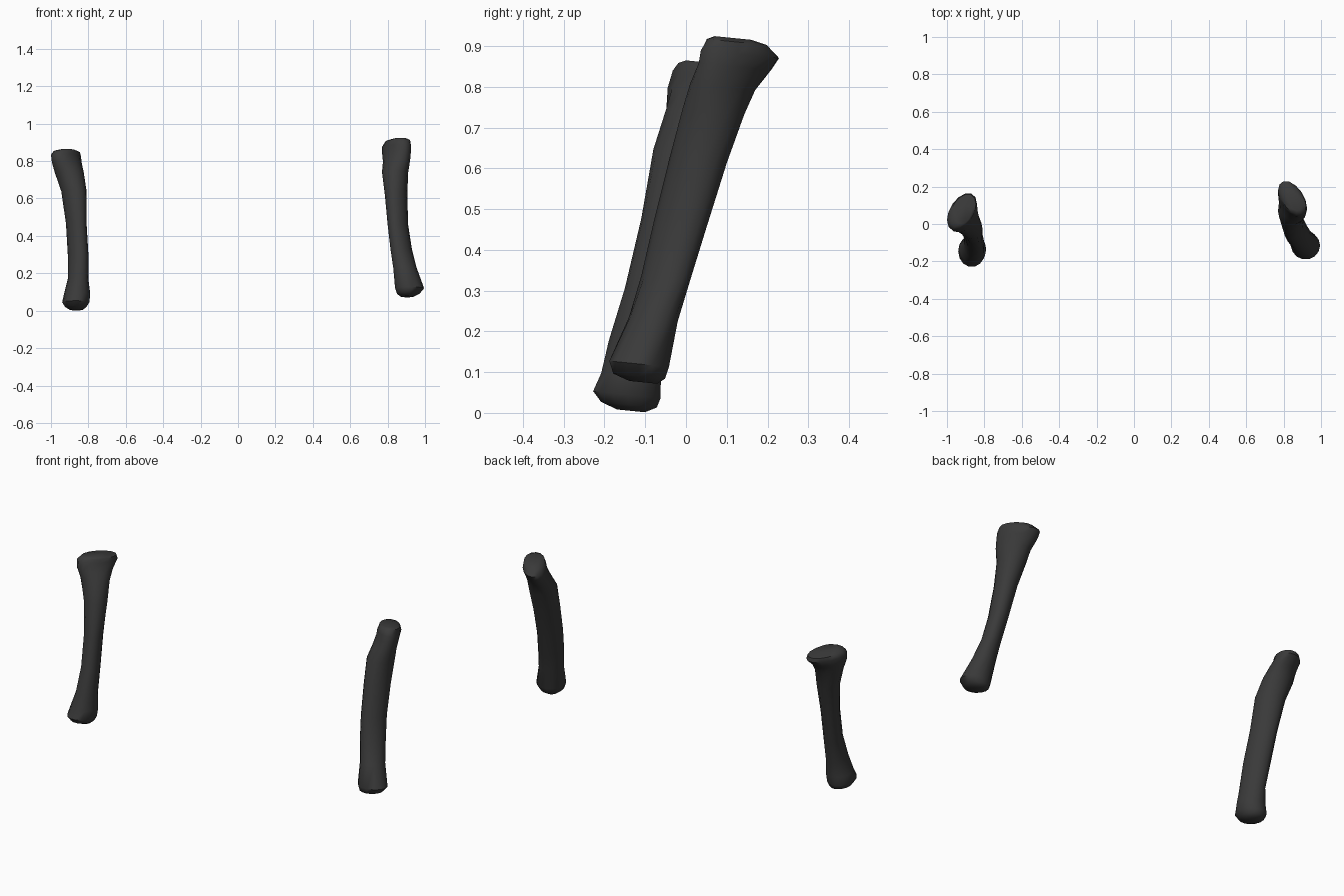
import bpy
import bmesh
from math import sin, cos, tau

default_cube = bpy.data.objects.get("Cube")
if default_cube:
    bpy.data.objects.remove(default_cube, do_unlink=True)

SIDES = 14
RING_TILT = -0.1

# Single dark material shared by both bones
charcoal = bpy.data.materials.new("charcoal")
charcoal.use_nodes = True
colour = (0.042, 0.042, 0.042, 1)
charcoal.diffuse_color = colour
charcoal.node_tree.nodes["Principled BSDF"].inputs["Base Color"].default_value = colour


def add_ring(bm, height, x_min, x_max, y_min, y_max, skew):
    """Add one skewed elliptical section that fits the given x and y limits."""
    centre_x, half_x = (x_min + x_max) / 2, (x_max - x_min) / 2
    centre_y, half_y = (y_min + y_max) / 2, (y_max - y_min) / 2
    ring = []
    for i in range(SIDES):
        angle = tau * i / SIDES
        offset_y = half_y * sin(angle + skew)
        ring.append(bm.verts.new((centre_x + half_x * cos(angle),
                                  centre_y + offset_y,
                                  height + RING_TILT * offset_y)))
    return ring


def make_bone(name, sections):
    """Loft a closed bone through its sections, from the ankle end upwards."""
    bm = bmesh.new()
    rings = [add_ring(bm, *section) for section in sections]
    for lower, upper in zip(rings, rings[1:]):
        for i in range(SIDES):
            j = (i + 1) % SIDES
            bm.faces.new((lower[i], lower[j], upper[j], upper[i]))
    bm.faces.new(list(reversed(rings[0])))
    bm.faces.new(rings[-1])
    bmesh.ops.recalc_face_normals(bm, faces=bm.faces[:])

    mesh = bpy.data.meshes.new(name)
    bm.to_mesh(mesh)
    bm.free()
    mesh.materials.append(charcoal)
    bone = bpy.data.objects.new(name, mesh)
    bpy.context.collection.objects.link(bone)

    bpy.ops.object.select_all(action="DESELECT")
    bone.select_set(True)
    bpy.context.view_layer.objects.active = bone
    bpy.ops.object.shade_smooth_by_angle(angle=tau / 7)
    return bone


# Each section: height, x limits, y limits, skew
# Left bone: flared foot, slim shaft, head with a knob towards the back
make_bone("left_shin_bone", [
    (0.075, 0.87, 0.94, -0.14, -0.07, 0),
    (0.09, 0.85, 0.97, -0.18, -0.05, 0),
    (0.12, 0.84, 0.995, -0.19, -0.04, 0),
    (0.23, 0.83, 0.955, -0.14, -0.02, 0.1),
    (0.33, 0.815, 0.93, -0.11, 0.01, 0.3),
    (0.46, 0.8, 0.91, -0.08, 0.05, 0.3),
    (0.62, 0.785, 0.905, -0.04, 0.1, 0.2),
    (0.74, 0.77, 0.91, -0.01, 0.145, 0),
    (0.8, 0.775, 0.92, 0.01, 0.17, -0.3),
    (0.85, 0.77, 0.925, 0.03, 0.21, -0.5),
    (0.88, 0.77, 0.925, 0.035, 0.23, -0.5),
    (0.91, 0.79, 0.92, 0.05, 0.2, -0.4),
    (0.92, 0.83, 0.9, 0.07, 0.16, -0.3),
])

# Right bone: same form, lower, with the knob turned inwards
make_bone("right_shin_bone", [
    (0.005, -0.9, -0.83, -0.17, -0.1, 0),
    (0.02, -0.925, -0.81, -0.21, -0.07, 0),
    (0.045, -0.94, -0.795, -0.23, -0.06, 0),
    (0.09, -0.93, -0.79, -0.21, -0.06, 0),
    (0.17, -0.91, -0.8, -0.19, -0.05, -0.1),
    (0.3, -0.91, -0.8, -0.15, -0.02, -0.3),
    (0.47, -0.92, -0.81, -0.11, 0.02, -0.3),
    (0.64, -0.945, -0.81, -0.08, 0.06, -0.2),
    (0.74, -0.98, -0.825, -0.05, 0.09, 0),
    (0.79, -0.995, -0.835, -0.045, 0.12, 0.3),
    (0.83, -1, -0.84, -0.035, 0.165, 0.45),
    (0.85, -0.985, -0.845, -0.02, 0.16, 0.4),
    (0.86, -0.95, -0.87, 0, 0.1, 0.3),
])
